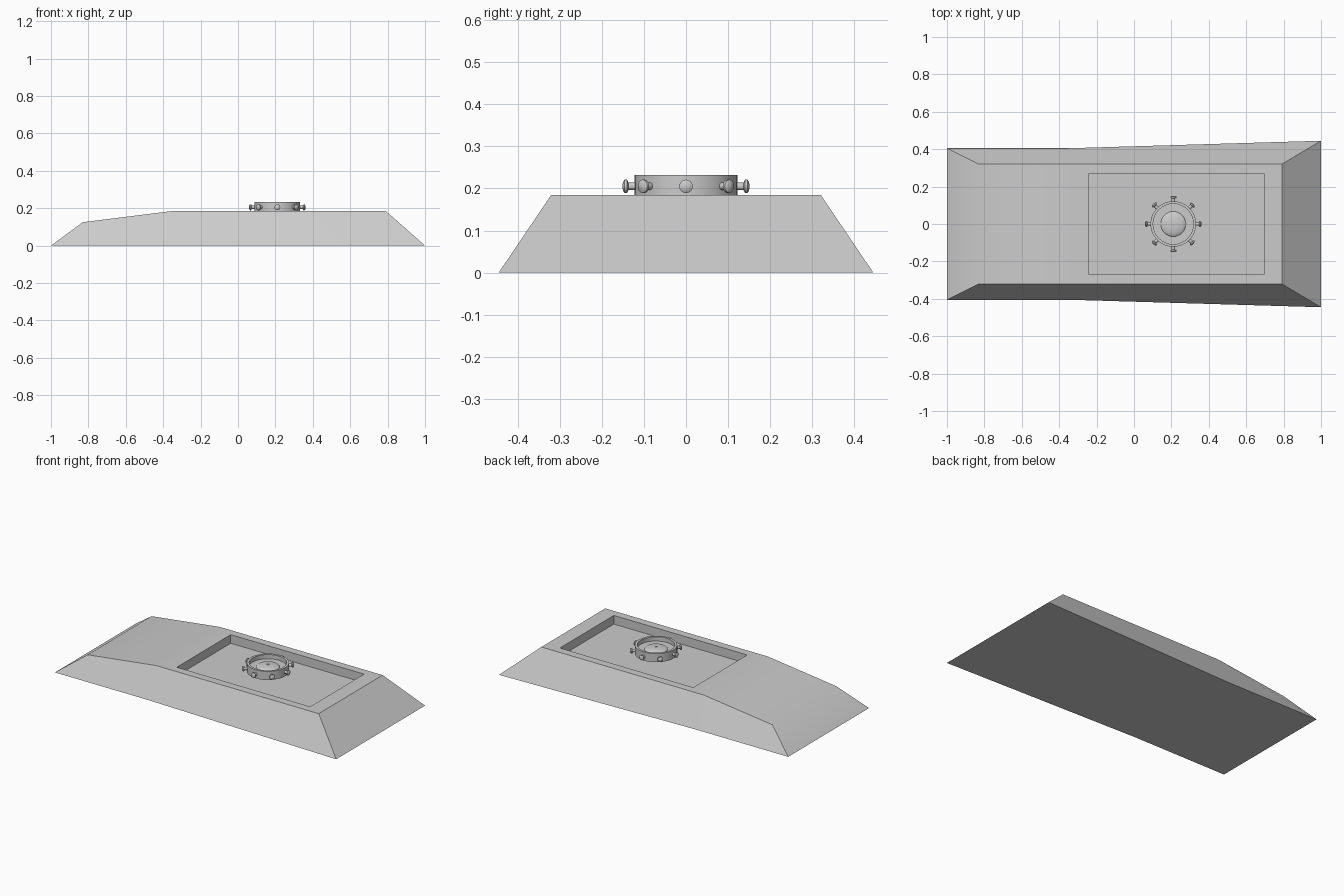
import bpy, bmesh, math
from mathutils import Matrix, Vector

cube = bpy.data.objects.get("Cube")
if cube:
    bpy.data.objects.remove(cube, do_unlink=True)

grey = bpy.data.materials.new("light grey")
grey.use_nodes = True
grey.diffuse_color = (0.6, 0.6, 0.6, 1)
grey.node_tree.nodes["Principled BSDF"].inputs["Base Color"].default_value = (0.6, 0.6, 0.6, 1)


def finish(name, bm, angle=30):
    """Turn a bmesh into a shaded object."""
    bmesh.ops.recalc_face_normals(bm, faces=bm.faces)
    mesh = bpy.data.meshes.new(name)
    bm.to_mesh(mesh)
    bm.free()
    mesh.materials.append(grey)
    obj = bpy.data.objects.new(name, mesh)
    bpy.context.collection.objects.link(obj)
    bpy.ops.object.select_all(action='DESELECT')
    obj.select_set(True)
    bpy.context.view_layer.objects.active = obj
    bpy.ops.object.shade_smooth_by_angle(angle=math.radians(angle))
    return obj


def lathe(name, profile, steps, matrix, closed=False):
    """Spin an (r, z) profile about z, then place it."""
    bm = bmesh.new()
    verts = [bm.verts.new((r, 0, z)) for r, z in profile]
    pairs = list(zip(verts, verts[1:]))
    if closed:
        pairs.append((verts[-1], verts[0]))
    edges = [bm.edges.new(p) for p in pairs]
    bmesh.ops.spin(bm, geom=verts + edges, cent=(0, 0, 0), axis=(0, 0, 1),
                   angle=math.tau, steps=steps, use_duplicate=False)
    bmesh.ops.remove_doubles(bm, verts=bm.verts, dist=0.0001)
    bmesh.ops.transform(bm, matrix=matrix, verts=bm.verts)
    return finish(name, bm)


# Sloped hull with a rectangular well sunk into the deck
DECK, WELL = 0.185, 0.13
bm = bmesh.new()


def row(points):
    """Mirrored vertex pairs (right, left) for each (x, half width, z)."""
    return [[bm.verts.new((x, s * y, z)) for s in (-1, 1)] for x, y, z in points]


base = row([(-1, 0.405, 0), (-0.35, 0.405, 0), (1, 0.445, 0)])
top = row([(-0.83, 0.32, 0.125), (-0.35, 0.32, DECK), (0.79, 0.32, DECK)])
rim = row([(-0.24, 0.27, DECK), (0.695, 0.27, DECK)])
floor = row([(-0.24, 0.27, WELL), (0.695, 0.27, WELL)])


def quad(a, b):
    bm.faces.new((a[0], a[1], b[1], b[0]))


def loop(rows):
    return [rows[0][0], rows[1][0], rows[1][1], rows[0][1]]


for i in range(2):
    quad(base[i], base[i + 1])
    for s in (0, 1):
        bm.faces.new((base[i][s], base[i + 1][s], top[i + 1][s], top[i][s]))
quad(base[0], top[0])
quad(base[2], top[2])
quad(top[0], top[1])
for outer, inner in ((loop(top[1:]), loop(rim)), (loop(rim), loop(floor))):
    for i in range(4):
        j = (i + 1) % 4
        bm.faces.new((outer[i], outer[j], inner[j], inner[i]))
quad(floor[0], floor[1])
finish("hull", bm)

# Round hatch ring in the well
centre = Matrix.Translation((0.21, 0, 0))
lathe("hatch_ring", [(0.122, 0.178), (0.122, 0.232), (0.108, 0.232), (0.108, 0.178)],
      32, centre, closed=True)

# Hatch plate with a shallow dome and a small centre knob
dome = [(0.067 * math.cos(a), 0.205 + 0.016 * math.sin(a))
        for a in (math.radians(d) for d in range(0, 91, 15))]
lathe("hatch_plate", [(0, 0.18), (0.112, 0.18), (0.112, 0.205)] + dome, 32, centre)
lathe("hatch_knob", [(0.008, 0.215), (0.008, 0.223), (0, 0.225)], 12, centre)

# Eight flared pegs around the ring
peg = [(0.009, 0.112), (0.009, 0.137), (0.016, 0.14), (0.016, 0.146), (0.01, 0.15), (0, 0.151)]
for i in range(8):
    direction = Vector((math.cos(i * math.pi / 4), math.sin(i * math.pi / 4), 0))
    turn = direction.to_track_quat('Z', 'Y').to_matrix().to_4x4()
    lathe(f"ring_peg_{i + 1}", peg, 16, Matrix.Translation((0.21, 0, 0.205)) @ turn)
